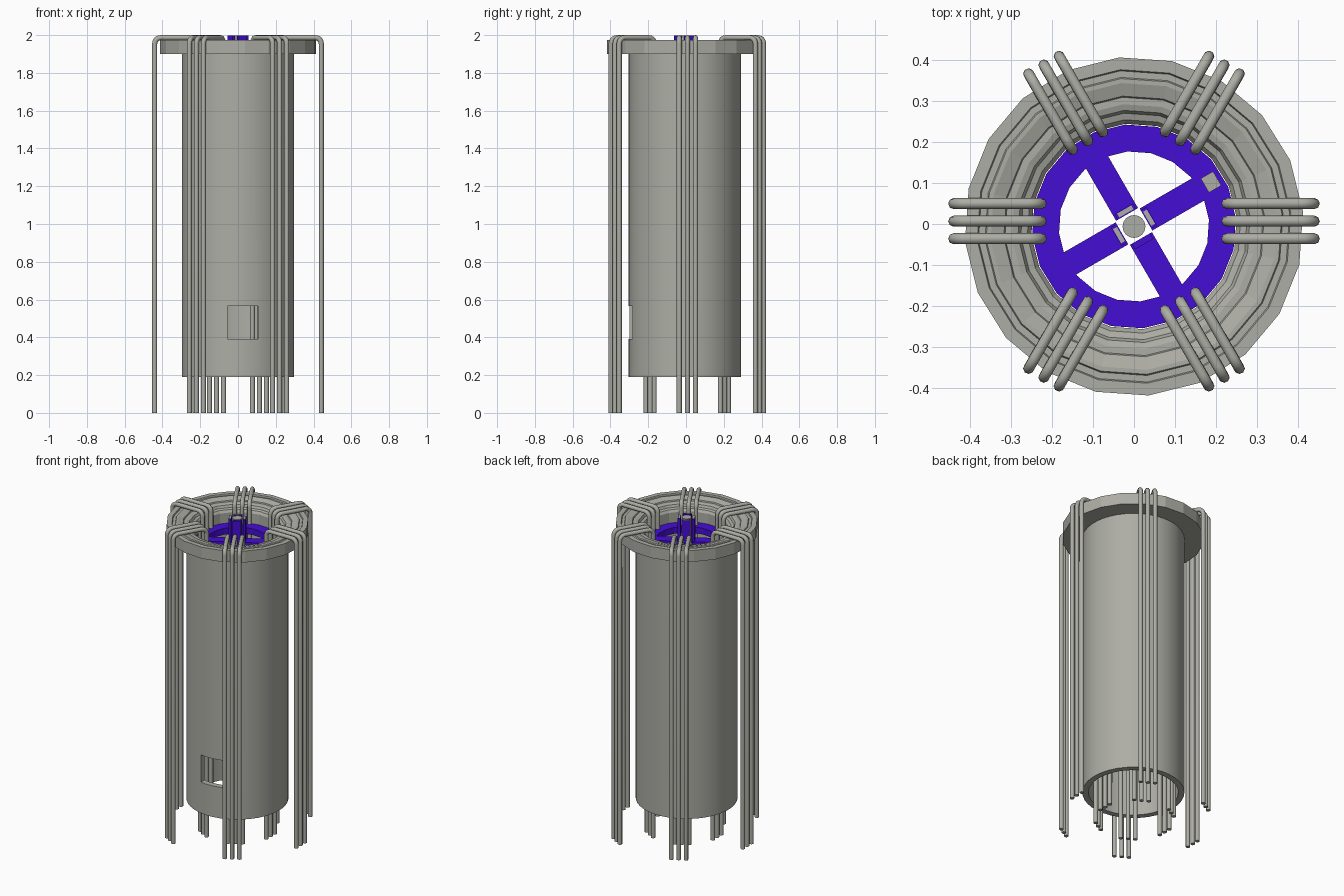
import bpy, bmesh
from math import sin, cos, pi, radians
from mathutils import Vector, Matrix

old = bpy.data.objects.get("Cube")
if old:
    bpy.data.objects.remove(old, do_unlink=True)


def material(name, rgb):
    m = bpy.data.materials.new(name)
    m.use_nodes = True
    m.diffuse_color = (*rgb, 1)
    m.node_tree.nodes["Principled BSDF"].inputs["Base Color"].default_value = (*rgb, 1)
    return m


GREY = material("warm_grey", (0.42, 0.42, 0.38))
BLUE = material("deep_violet", (0.06, 0.004, 0.66))
CENTRE_Y = -0.006


def select(ob):
    bpy.ops.object.select_all(action='DESELECT')
    ob.select_set(True)
    bpy.context.view_layer.objects.active = ob


def add(name, bm, mat, smooth=None):
    bmesh.ops.recalc_face_normals(bm, faces=bm.faces)
    mesh = bpy.data.meshes.new(name)
    bm.to_mesh(mesh)
    bm.free()
    ob = bpy.data.objects.new(name, mesh)
    bpy.context.collection.objects.link(ob)
    if mat:
        mesh.materials.append(mat)
    if smooth:
        select(ob)
        bpy.ops.object.shade_smooth_by_angle(angle=radians(smooth))
    return ob


def ring(name, profile, sides, phase, mat, smooth=None):
    """Closed (radius, z) profile turned about the vertical axis."""
    bm = bmesh.new()
    loops = []
    for i in range(sides):
        a = radians(phase) + 2 * pi * i / sides
        loops.append([bm.verts.new((r * cos(a), r * sin(a) + CENTRE_Y, z))
                      for r, z in profile])
    n = len(profile)
    for i in range(sides):
        p, q = loops[i], loops[(i + 1) % sides]
        for j in range(n):
            k = (j + 1) % n
            bm.faces.new((p[j], q[j], q[k], p[k]))
    return add(name, bm, mat, smooth)


def box(name, lo, hi, mat, angle=0):
    """Box between two corners, then turned about the vertical axis."""
    lo, hi = Vector(lo), Vector(hi)
    bm = bmesh.new()
    bmesh.ops.create_cube(bm, size=1)
    bmesh.ops.scale(bm, vec=hi - lo, verts=bm.verts)
    bmesh.ops.translate(bm, vec=(lo + hi) / 2, verts=bm.verts)
    turn = Matrix.Translation((0, CENTRE_Y, 0)) @ Matrix.Rotation(radians(angle), 4, 'Z')
    bm.transform(turn)
    return add(name, bm, mat)


# Main tube with a window cut through its front wall
tube = ring("main_tube", [(0.298, 0.19), (0.298, 1.91), (0.262, 1.91), (0.262, 0.19)],
            40, 5, GREY)
cutter = box("window_cutter", (-0.055, -0.4, 0.39), (0.105, -0.15, 0.565), None)
cutter.hide_render = True
cut = tube.modifiers.new("window", 'BOOLEAN')
cut.operation = 'DIFFERENCE'
cut.solver = 'EXACT'
cut.object = cutter
select(tube)
bpy.ops.object.modifier_apply(modifier="window")
bpy.data.objects.remove(cutter, do_unlink=True)
select(tube)
bpy.ops.object.shade_smooth_by_angle(angle=radians(30))

# Faceted collar with shallow steps down to the bore
ring("top_collar", [
    (0.262, 1.9), (0.415, 1.9), (0.415, 1.974), (0.385, 1.974), (0.382, 1.966),
    (0.366, 1.966), (0.363, 1.972), (0.352, 1.972), (0.32, 1.962), (0.317, 1.955),
    (0.30, 1.955), (0.285, 1.95), (0.278, 1.935), (0.262, 1.93), (0.252, 1.915),
    (0.252, 1.81), (0.262, 1.81)], 20, 5, GREY)

# Inner support ring, spokes and the upright blades round the centre
ring("support_ring", [(0.184, 1.81), (0.25, 1.81), (0.25, 1.85), (0.184, 1.85)],
     20, 5, BLUE)
for i in range(4):
    a = 30 + 90 * i
    box(f"spoke_{i + 1}", (0.034, -0.031, 1.815), (0.2, 0.031, 1.853), BLUE, a)
    box(f"upright_blade_{i + 1}", (0.034, -0.026, 1.815), (0.05, 0.026, 1.997), BLUE, a)
    if i < 3:
        box(f"blade_tip_{i + 1}", (0.037, -0.02, 1.996), (0.048, 0.02, 1.999), GREY, a)
box("ring_block", (0.2, -0.02, 1.82), (0.235, 0.02, 1.858), GREY, 30)

# Central rod
bm = bmesh.new()
bmesh.ops.create_cone(bm, cap_ends=True, segments=16, radius1=0.028, radius2=0.028,
                      depth=0.18, matrix=Matrix.Translation((0, CENTRE_Y, 1.907)))
add("central_rod", bm, GREY, 40)


# Six groups of three bent pipes hooked over the collar
def pipe_path(outer, inner, top, bend):
    """Upside-down U with rounded shoulders, as (radius, z) points."""
    pts = [(outer, 0)]
    for centre, start in ((outer - bend, 0), (inner + bend, pi / 2)):
        for s in range(6):
            t = start + pi / 2 * s / 5
            pts.append((centre + bend * cos(t), top - bend + bend * sin(t)))
    return pts + [(inner, 0)]


PIPE_R = 0.0135
path = pipe_path(0.441, 0.227, 2 - PIPE_R, 0.032)
for g in range(6):
    curve = bpy.data.curves.new("pipe_group", 'CURVE')
    curve.dimensions = '3D'
    curve.bevel_depth = PIPE_R
    curve.bevel_resolution = 2
    curve.use_fill_caps = True
    a = g * pi / 3
    for k in (-1, 0, 1):
        spline = curve.splines.new('POLY')
        spline.points.add(len(path) - 1)
        side = k * 0.043
        for point, (r, z) in zip(spline.points, path):
            point.co = (r * cos(a) - side * sin(a),
                        r * sin(a) + side * cos(a) + 0.007, z, 1)
    curve.materials.append(GREY)
    ob = bpy.data.objects.new(f"pipe_group_{g + 1}", curve)
    bpy.context.collection.objects.link(ob)
    select(ob)
    bpy.ops.object.convert(target='MESH')
    bpy.ops.object.shade_smooth_by_angle(angle=radians(50))
